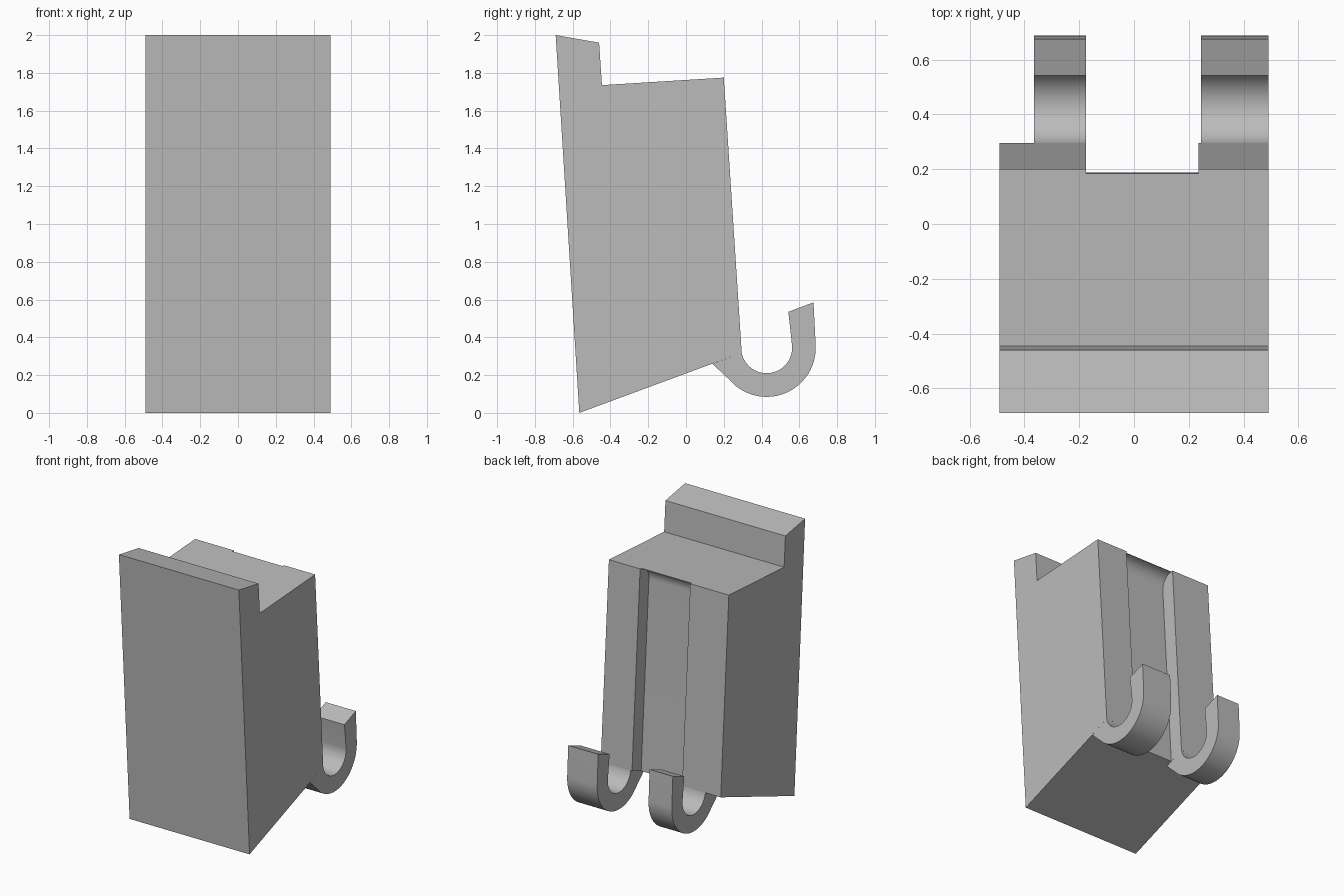
import bpy, bmesh
from math import sin, cos, pi, radians

if "Cube" in bpy.data.objects:
    bpy.data.objects.remove(bpy.data.objects["Cube"])

grey = bpy.data.materials.new("plain_grey")
grey.use_nodes = True
colour = (0.5, 0.5, 0.5, 1)
grey.diffuse_color = colour
grey.node_tree.nodes["Principled BSDF"].inputs["Base Color"].default_value = colour


def extrude(name, profile, x0, x1):
    """Extrude a (y, z) profile along x."""
    bm = bmesh.new()
    face = bm.faces.new([bm.verts.new((x0, y, z)) for y, z in profile])
    new = bmesh.ops.extrude_face_region(bm, geom=[face])["geom"]
    bmesh.ops.translate(bm, vec=(x1 - x0, 0, 0),
                        verts=[v for v in new if isinstance(v, bmesh.types.BMVert)])
    bmesh.ops.recalc_face_normals(bm, faces=bm.faces)
    mesh = bpy.data.meshes.new(name)
    bm.to_mesh(mesh)
    bm.free()
    mesh.materials.append(grey)
    ob = bpy.data.objects.new(name, mesh)
    bpy.context.collection.objects.link(ob)
    return ob


def smooth(ob):
    bpy.ops.object.select_all(action="DESELECT")
    ob.select_set(True)
    bpy.context.view_layer.objects.active = ob
    bpy.ops.object.shade_smooth_by_angle(angle=radians(30))


def back_y(z):
    """Position of the leaning back face at a height."""
    return 0.2 + 0.0652 * (1.775 - z)


# Leaning body with a raised lip along the front top edge
corner = (back_y(0.318), 0.318)
body = extrude("body", [(-0.565, 0), corner, (0.2, 1.775), (-0.445, 1.735),
                        (-0.46, 1.96), (-0.69, 2.0)], -0.49, 0.49)

# Back channel, its floor sweeping outward at the top
depth, notch, start, rise = 0.11, 0.015, 1.66, 0.11
channel = [(back_y(0.1) - depth, 0.1)]
for i in range(17):
    t = pi / 2 * i / 16
    z = start + rise * sin(t)
    channel.append((back_y(z) - depth + (depth - notch) * (1 - cos(t)), z))
channel += [(back_y(1.9) - notch, 1.9), (0.6, 1.9), (0.6, 0.1)]
cutter = extrude("channel_cutter", channel, -0.175, 0.235)
cutter.hide_render = True
cut = body.modifiers.new("channel", "BOOLEAN")
cut.operation, cut.solver, cut.object = "DIFFERENCE", "EXACT", cutter
bpy.context.view_layer.objects.active = body
bpy.ops.object.modifier_apply(modifier=cut.name)
bpy.data.objects.remove(cutter)
smooth(body)


# Upturned hooks at the foot of the back face
def arc(radius, a0, a1, steps=28):
    angles = [radians(a0 + (a1 - a0) * i / steps) for i in range(steps + 1)]
    return [(0.427 + radius * cos(a), 0.345 + radius * sin(a)) for a in angles]


hook = ([(0.14, 0.26)] + arc(0.26, 221, 363.7) + [(0.675, 0.585), (0.542, 0.535)]
        + arc(0.135, 363.7, 183.7) + [corner])
for name, x0, x1 in (("left_hook", 0.245, 0.49), ("right_hook", -0.365, -0.175)):
    smooth(extrude(name, hook, x0, x1))
